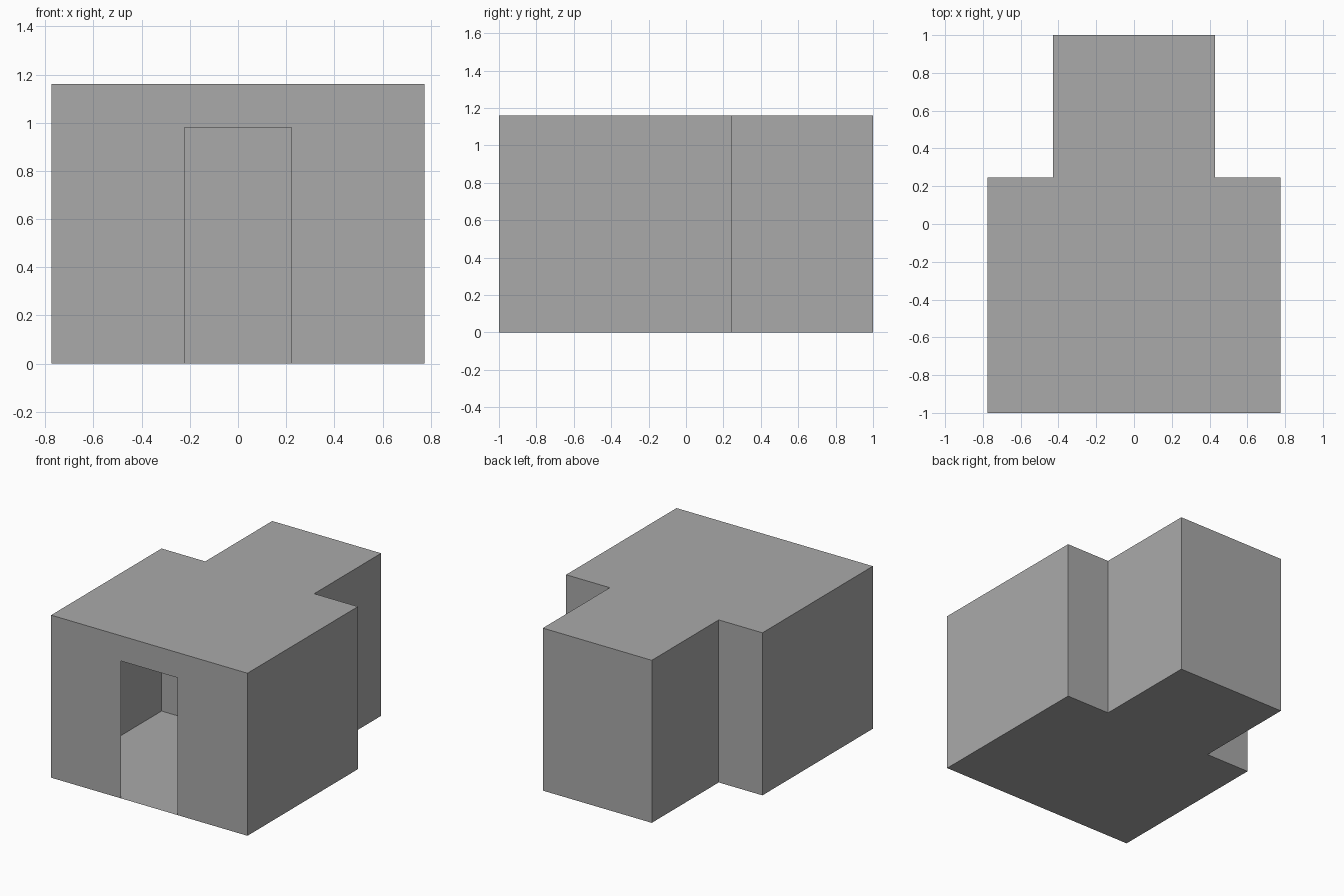
import bpy, bmesh

# Remove the default object
if "Cube" in bpy.data.objects:
    bpy.data.objects.remove(bpy.data.objects["Cube"])

HALF_W, HALF_BACK = 0.775, 0.43
FRONT, STEP, BACK = -1.0, 0.245, 1.0
HEIGHT = 1.16
DOOR_HALF, DOOR_TOP = 0.222, 0.98

grey = bpy.data.materials.new("plain_grey")
grey.use_nodes = True
colour = (0.4, 0.4, 0.4, 1)
grey.diffuse_color = colour
grey.node_tree.nodes["Principled BSDF"].inputs["Base Color"].default_value = colour


def make_part(name, polygons):
    """Build a flat-faced sheet object from a list of outlines."""
    bm = bmesh.new()
    for outline in polygons:
        bm.faces.new([bm.verts.new(p) for p in outline])
    bmesh.ops.remove_doubles(bm, verts=bm.verts, dist=0.0001)
    mesh = bpy.data.meshes.new(name)
    bm.to_mesh(mesh)
    bm.free()
    mesh.materials.append(grey)
    obj = bpy.data.objects.new(name, mesh)
    bpy.context.collection.objects.link(obj)
    return obj


# T-shaped footprint, counter-clockwise from the front left of the sheet
right_side = [(HALF_W, FRONT), (HALF_W, STEP), (HALF_BACK, STEP), (HALF_BACK, BACK)]
footprint = right_side + [(-x, y) for x, y in reversed(right_side)]

# Floor and flat roof
make_part("floor", [[(x, y, 0) for x, y in reversed(footprint)]])
make_part("roof", [[(x, y, HEIGHT) for x, y in footprint]])

# Thin outer walls along every footprint edge except the front
make_part("outer_walls", [
    [(*a, 0), (*b, 0), (*b, HEIGHT), (*a, HEIGHT)]
    for a, b in zip(footprint, footprint[1:])])

# Front wall with an open doorway down to the floor
half = [(HALF_W, HEIGHT), (HALF_W, 0), (DOOR_HALF, 0), (DOOR_HALF, DOOR_TOP)]
outline = half + [(-x, z) for x, z in reversed(half)]
make_part("front_wall", [[(x, FRONT, z) for x, z in reversed(outline)]])
